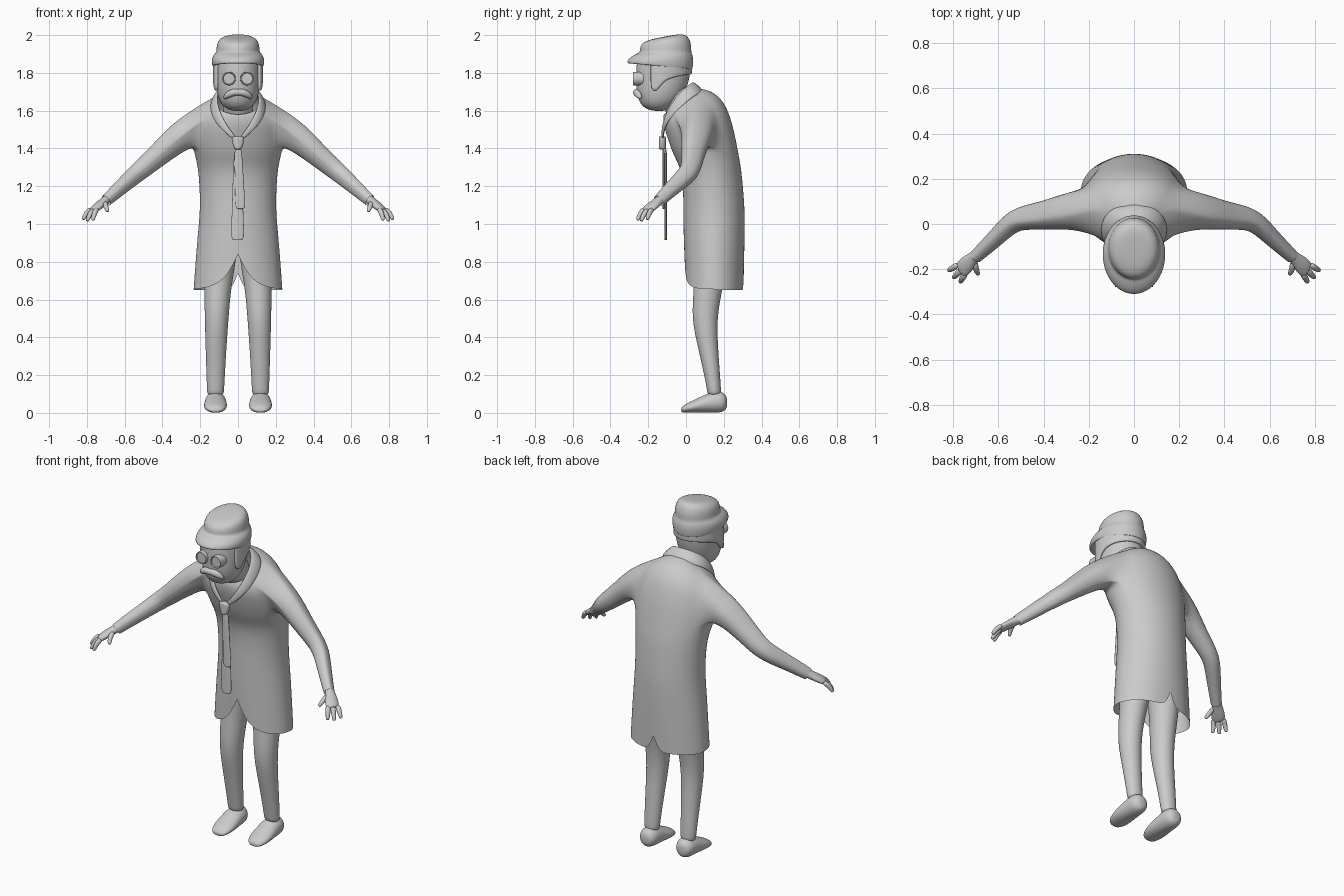
import bpy, bmesh
from math import sin, cos, pi, radians, exp, atan2
from mathutils import Vector as V

if "Cube" in bpy.data.objects:
    bpy.data.objects.remove(bpy.data.objects["Cube"])


def finish(name, bm, sub=2, mirror=False, thick=0.0):
    bmesh.ops.recalc_face_normals(bm, faces=bm.faces)
    for f in bm.faces:
        f.smooth = True
    me = bpy.data.meshes.new(name)
    bm.to_mesh(me)
    bm.free()
    ob = bpy.data.objects.new(name, me)
    bpy.context.collection.objects.link(ob)
    if mirror:
        ob.modifiers.new("Mirror", 'MIRROR').use_clip = True
    if thick:
        m = ob.modifiers.new("Solidify", 'SOLIDIFY')
        m.thickness, m.offset = thick, -1
    if sub:
        m = ob.modifiers.new("Subsurf", 'SUBSURF')
        m.levels = m.render_levels = sub
    return ob


def loft(bm, sections, n=16, caps=(True, True)):
    """Skin elliptical sections (centre, U, W)."""
    rows = [[bm.verts.new(c + u * sin(2*pi*i/n) - w * cos(2*pi*i/n)) for i in range(n)]
            for c, u, w in sections]
    for a, b in zip(rows, rows[1:]):
        for i in range(n):
            bm.faces.new((a[i], a[(i+1) % n], b[(i+1) % n], b[i]))
    for cap, row in zip(caps, (rows[0], rows[-1])):
        if cap:
            bm.faces.new(row)
    return rows


def level(hw, yf, yb, zf, zb=None, x=0):
    """Horizontal or tilted section from its front and back points."""
    zb = zf if zb is None else zb
    return (V((x, (yf+yb)/2, (zf+zb)/2)), V((hw, 0, 0)), V((0, (yb-yf)/2, (zb-zf)/2)))


def frames(path, ref=V((0, 1, 0))):
    """Round sections along a path of (x, y, z, radius)."""
    out, pts = [], [V(p[:3]) for p in path]
    for i, p in enumerate(pts):
        d = (pts[min(i+1, len(pts)-1)] - pts[max(i-1, 0)]).normalized()
        u = (ref - d * ref.dot(d)).normalized()
        out.append((p, u * path[i][3], d.cross(u) * path[i][3]))
    return out


# Coat: lofted body with sleeves grown out of a patch on each side
N = 32
body = [level(*r) for r in [
    (.236, -.008, .306, .66), (.217, -.013, .311, .92), (.201, -.015, .313, 1.06),
    (.204, -.015, .302, 1.20), (.213, -.03, .292, 1.30), (.232, -.07, .275, 1.37, 1.39),
    (.240, -.10, .252, 1.46, 1.51), (.225, -.118, .215, 1.52, 1.63),
    (.17, -.122, .15, 1.56, 1.70), (.12, -.118, .085, 1.58, 1.715)]]
sleeve = [(.29, .065, 1.485, .087), (.40, .042, 1.39, .068), (.49, .032, 1.31, .057),
          (.545, .012, 1.265, .052), (.62, -.065, 1.198, .043), (.70, -.14, 1.125, .034),
          (.702, -.142, 1.123, .033)]
bm = bmesh.new()
crease = bm.verts.layers.float.new("crease_vert")
rows = loft(bm, body, N, (False, False))
for i, v in enumerate(rows[0]):          # curved front flaps and back vent
    if v.co.y < .15:
        v.co.z = .65 + .19 * exp(-abs(v.co.x) / .065)
    else:
        v.co.z = .65
rows[0][N//2].co.z = .74
for i in (N//2 - 1, N//2 + 1):
    rows[0][i].co.x *= .75
for i in (0, N//2):
    rows[0][i][crease] = 1.0
R0, R1, H = 5, 8, 3
for side, c in ((1, N//4), (-1, 3*N//4)):
    loop = [rows[R0][k] for k in range(c-H, c+H)] + [rows[r][c+H] for r in range(R0, R1)]
    loop += [rows[R1][k] for k in range(c+H, c-H, -1)] + [rows[r][c-H] for r in range(R1, R0, -1)]
    patch = {rows[r][k] for r in range(R0, R1+1) for k in range(c-H, c+H+1)}
    bmesh.ops.delete(bm, geom=[f for f in bm.faces if all(v in patch for v in f.verts)],
                     context='FACES')
    secs = frames([(side*x, y, z, r) for x, y, z, r in sleeve])
    p0, u0, w0 = secs[0]
    angs = [atan2((v.co - p0).dot(w0), (v.co - p0).dot(u0)) for v in loop]
    prev = loop
    for p, u, w in secs:
        ring = [bm.verts.new(p + u*cos(a) + w*sin(a)) for a in angs]
        for i in range(len(ring)):
            j = (i+1) % len(ring)
            bm.faces.new((prev[i], prev[j], ring[j], ring[i]))
        prev = ring
finish("coat", bm)

# Hands: palm, thumb and three fingers
bm = bmesh.new()
across = V((.49, .87, 0))
up = V((.45, -.25, .85)).normalized()
loft(bm, [(V(c), across*a, up*b) for c, a, b in [
    ((.685, -.125, 1.138), .027, .027), ((.71, -.15, 1.118), .028, .024),
    ((.74, -.18, 1.095), .042, .022), ((.765, -.203, 1.075), .040, .018),
    ((.77, -.208, 1.07), .028, .012)]], 10)
for a, b in [((.745, -.218, 1.083), (.768, -.256, 1.022)), ((.762, -.20, 1.077), (.798, -.237, 1.018)),
             ((.777, -.178, 1.08), (.82, -.205, 1.026)), ((.705, -.165, 1.115), (.690, -.222, 1.068))]:
    a, b = V(a), V(b)
    m = a.lerp(b, .5) + V((.004, -.004, .006))
    loft(bm, frames([(*a, .016), (*m, .015), (*b, .011), (*(b + (b-m)*.08), .006)]), 8)
finish("hands", bm, mirror=True)

# Trouser legs
bm = bmesh.new()
loft(bm, [level(*r) for r in [
    (.085, .04, .24, .95, None, .085), (.09, .04, .23, .82, None, .095),
    (.072, .042, .195, .66, None, .108), (.064, .025, .163, .50, None, .113),
    (.055, .07, .172, .32, None, .117), (.046, .112, .187, .12, None, .119),
    (.045, .114, .186, .09, None, .119)]])
finish("trousers", bm, mirror=True)

# Shoes
bm = bmesh.new()
loft(bm, [(V((.119, y, b + h/2)), V((w, 0, 0)), V((0, 0, h/2))) for y, w, b, h in [
    (-.026, .025, .005, .020), (-.012, .047, 0, .042), (.03, .062, 0, .064), (.08, .062, 0, .087),
    (.13, .058, 0, .110), (.175, .056, 0, .118), (.205, .045, .008, .095), (.218, .02, .03, .05)]])
finish("shoes", bm, mirror=True)

# Head and neck
bm = bmesh.new()
loft(bm, [level(*r) for r in [
    (.03, -.175, -.11, 1.598), (.072, -.225, -.07, 1.613), (.103, -.254, -.025, 1.655),
    (.117, -.266, .008, 1.72), (.121, -.266, .026, 1.80), (.121, -.262, .028, 1.88),
    (.10, -.23, .01, 1.92)]], 20)
finish("head", bm)
bm = bmesh.new()
loft(bm, frames([(0, -.01, 1.56, .09), (0, -.04, 1.65, .08), (0, -.09, 1.75, .08)], V((1, 0, 0))))
finish("neck", bm)

# Hair wrapped round the back with sideburns
bm = bmesh.new()
edge = [(62, 1.725), (66, 1.705), (74, 1.70), (82, 1.725), (92, 1.755), (110, 1.775),
        (135, 1.785), (160, 1.79)]
edge += [(180, 1.79)] + [(360-a, z) for a, z in reversed(edge)]
cols = []
for a, z0 in edge:
    x, y = sin(radians(a)), -cos(radians(a))
    cols.append([bm.verts.new((.134*x*s, -.118 + .153*y*s, z0 + (1.87-z0)*t))
                 for t, s in ((0, .975), (.15, 1), (.6, 1), (1, 1))])
for a, b in zip(cols, cols[1:]):
    for i in range(3):
        bm.faces.new((a[i], b[i], b[i+1], a[i+1]))
finish("hair", bm, thick=.018)

# Cap with turned brim and soft crown
bm = bmesh.new()
loft(bm, [level(*r) for r in [
    (.118, -.255, .025, 1.862, 1.84), (.134, -.305, .034, 1.846, 1.815),
    (.139, -.315, .038, 1.857, 1.83), (.141, -.303, .041, 1.878, 1.865),
    (.130, -.268, .036, 1.900, 1.895), (.115, -.245, .028, 1.908, 1.912),
    (.115, -.246, .030, 1.925, 1.945), (.107, -.236, .018, 1.958, 1.985),
    (.080, -.195, -.005, 1.975, 2.005), (.04, -.15, -.05, 1.985, 2.004)]], 24)
finish("cap", bm)

# Round glasses
bm = bmesh.new()
loft(bm, [(V((.048, y, 1.77)), V((r, 0, 0)), V((0, 0, r))) for y, r in [
    (-.225, .036), (-.276, .036), (-.280, .034), (-.280, .031), (-.274, .029)]], 32)
finish("glasses", bm, sub=0, mirror=True).data.shade_flat()

# Drooping moustache
bm = bmesh.new()
half = [(.074, -.238, 1.664, .007), (.062, -.248, 1.678, .016), (.04, -.258, 1.692, .021),
        (.018, -.263, 1.698, .020)]
loft(bm, frames([(-x, y, z, r) for x, y, z, r in half] + [(0, -.264, 1.696, .017)] + half[::-1]), 10)
finish("moustache", bm)

# Folded collar running down to the tie knot
bm = bmesh.new()
inner = [(0, .04, 1.757), (.06, .025, 1.75), (.105, -.02, 1.715), (.118, -.07, 1.66),
         (.092, -.115, 1.58), (.05, -.128, 1.51), (.012, -.13, 1.465)]
outer = [(0, .098, 1.70), (.085, .083, 1.697), (.142, .035, 1.675), (.156, -.04, 1.61),
         (.128, -.105, 1.54), (.07, -.125, 1.48), (.015, -.128, 1.437)]
strip = []
for a, b in zip(inner, outer):
    a, b = V(a), V(b)
    m = a.lerp(b, .5) + V((.03*a.x, -.004 if a.y < -.05 else .004, .006))
    strip.append([bm.verts.new(p) for p in (a, m, b)])
for a, b in zip(strip, strip[1:]):
    for i in range(2):
        bm.faces.new((a[i], b[i], b[i+1], a[i+1]))
finish("collar", bm, mirror=True, thick=.012)

# Tie: knot, front tail and longer rear tail
for name, y, d, secs in [
    ("tie_knot", -.125, .02, [(0, .025, 1.465), (0, .036, 1.455), (0, .032, 1.43),
                              (0, .022, 1.40), (0, .015, 1.395)]),
    ("tie_front_tail", -.119, .007, [(0, .018, 1.41), (.002, .022, 1.35), (.010, .026, 1.15),
                                     (.013, .027, 1.10), (.013, .022, 1.083), (.013, .012, 1.08)]),
    ("tie_rear_tail", -.107, .007, [(-.004, .018, 1.41), (-.003, .025, 1.25), (-.002, .034, 1.0),
                                    (-.002, .036, .94), (-.002, .03, .917), (-.002, .015, .914)])]:
    bm = bmesh.new()
    loft(bm, [(V((x, y, z)), V((w, 0, 0)), V((0, d, 0))) for x, w, z in secs], 12)
    finish(name, bm)
